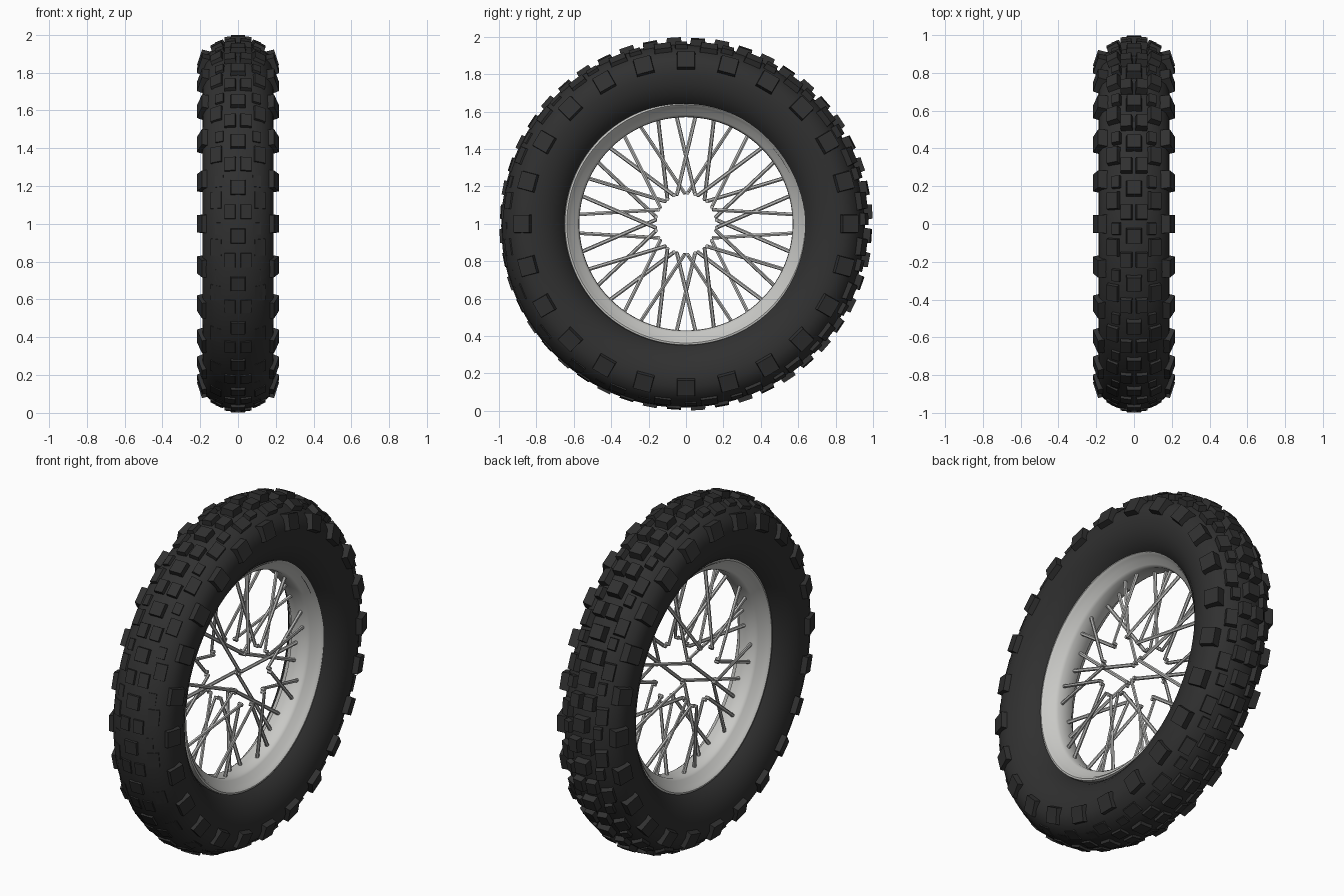
import bpy, bmesh
from math import pi, sin, cos, radians
from mathutils import Matrix, Vector

if "Cube" in bpy.data.objects:
    bpy.data.objects.remove(bpy.data.objects["Cube"])

AXLE = Vector((0, 0, 1))


def material(name, rgb):
    m = bpy.data.materials.new(name)
    m.use_nodes = True
    m.diffuse_color = (*rgb, 1)
    m.node_tree.nodes["Principled BSDF"].inputs["Base Color"].default_value = (*rgb, 1)
    return m


RUBBER = material("black rubber", (0.03, 0.03, 0.03))
ALLOY = material("light alloy", (0.58, 0.58, 0.56))
STEEL = material("spoke steel", (0.48, 0.48, 0.47))


def finish(bm, name, mat, centre=AXLE, smooth=False):
    bmesh.ops.recalc_face_normals(bm, faces=bm.faces)
    mesh = bpy.data.meshes.new(name)
    bm.to_mesh(mesh)
    bm.free()
    mesh.materials.append(mat)
    ob = bpy.data.objects.new(name, mesh)
    ob.location = centre
    bpy.context.collection.objects.link(ob)
    if smooth:
        bpy.ops.object.select_all(action='DESELECT')
        ob.select_set(True)
        bpy.context.view_layer.objects.active = ob
        bpy.ops.object.shade_smooth_by_angle(angle=radians(35))
    return ob


def lathe(name, half, mat, steps, centre=AXLE):
    """Spin a mirrored half profile of (x, radius) points around the axle."""
    points = half + [(-x, r) for x, r in reversed(half) if x > 0]
    bm = bmesh.new()
    rings = []
    for i in range(steps):
        a = 2 * pi * i / steps
        rings.append([bm.verts.new((x, r * sin(a), r * cos(a))) for x, r in points])
    n = len(points)
    for i in range(steps):
        p, q = rings[i], rings[(i + 1) % steps]
        for j in range(n):
            k = (j + 1) % n
            bm.faces.new((p[j], p[k], q[k], q[j]))
    return finish(bm, name, mat, centre, True)


# Tyre carcass, sitting slightly off centre under its tread
lathe("tyre_carcass",
      [(0.06, 0.622), (0.085, 0.634), (0.125, 0.664), (0.158, 0.705), (0.18, 0.755),
       (0.189, 0.81), (0.186, 0.86), (0.167, 0.902), (0.125, 0.94), (0.065, 0.966),
       (0, 0.973)],
      RUBBER, 96, AXLE + Vector((0, -0.015, -0.01)))

# Dished rim with flared sides and thin lips
lathe("rim",
      [(0, 0.57), (0.045, 0.572), (0.06, 0.583), (0.078, 0.612), (0.098, 0.624),
       (0.11, 0.637), (0.108, 0.647), (0.09, 0.65), (0.06, 0.645), (0, 0.615)],
      ALLOY, 96)


# Tread blocks
def add_block(bm, angle, x, radius, tilt, size, taper=0.88):
    """Box whose outer face is centred at (x, radius), leaning outwards by tilt."""
    wide, long, deep = size
    frame = (Matrix.Rotation(-angle, 4, 'X') @ Matrix.Translation((x, 0, radius))
             @ Matrix.Rotation(tilt, 4, 'Y'))
    for v in bmesh.ops.create_cube(bm, size=1)["verts"]:
        s = taper if v.co.z > 0 else 1
        v.co = frame @ Vector((v.co.x * wide * s, v.co.y * long * s, (v.co.z - 0.5) * deep))


COUNT = 24
PITCH = 2 * pi / COUNT
centre_bm, middle_bm, shoulder_bm = bmesh.new(), bmesh.new(), bmesh.new()
for i in range(COUNT):
    a = i * PITCH
    add_block(centre_bm, a - PITCH / 4, 0, 0.998, 0, (0.085, 0.085, 0.05))
    for side in (-1, 1):
        add_block(centre_bm, a + PITCH / 4, side * 0.043, 0.991, side * radians(7),
                  (0.065, 0.085, 0.05))
        add_block(middle_bm, a + PITCH / 2, side * 0.118, 0.96, side * radians(28),
                  (0.07, 0.1, 0.05))
        add_block(middle_bm, a - PITCH / 10, side * 0.1, 0.967, side * radians(22),
                  (0.05, 0.07, 0.05))
        add_block(shoulder_bm, a, side * 0.204, 0.88, side * radians(72),
                  (0.1, 0.105, 0.08), 0.88)
finish(centre_bm, "centre_tread_blocks", RUBBER)
finish(middle_bm, "middle_tread_blocks", RUBBER)
finish(shoulder_bm, "shoulder_tread_blocks", RUBBER)

# Crossed spokes: pairs fan out from shared points on each side of the open hub
curve = bpy.data.curves.new("spokes", 'CURVE')
curve.dimensions = '3D'
curve.bevel_depth = 0.0105
curve.bevel_resolution = 1
curve.use_fill_caps = True


def polar(x, r, angle):
    return Vector((x, r * sin(angle), r * cos(angle)))


for side in (-1, 1):
    for k in range(9):
        hub = radians(40 * k + 10 * (side + 1))
        for lean in (-1, 1):
            h = hub + lean * radians(3)
            flange = 0.09 + 0.012 * lean
            path = [polar(side * (flange - lean * 0.02), 0.165, h),
                    polar(side * flange, 0.165, h),
                    polar(side * 0.02, 0.575, hub + lean * radians(25))]
            spline = curve.splines.new('POLY')
            spline.points.add(len(path) - 1)
            for point, co in zip(spline.points, path):
                point.co = (*co, 1)
helper = bpy.data.objects.new("spoke_paths", curve)
bpy.context.collection.objects.link(helper)
bpy.context.view_layer.update()
mesh = bpy.data.meshes.new_from_object(
    helper.evaluated_get(bpy.context.evaluated_depsgraph_get()))
bpy.data.objects.remove(helper)
bm = bmesh.new()
bm.from_mesh(mesh)
bpy.data.meshes.remove(mesh)
finish(bm, "spokes", STEEL, AXLE, True)
